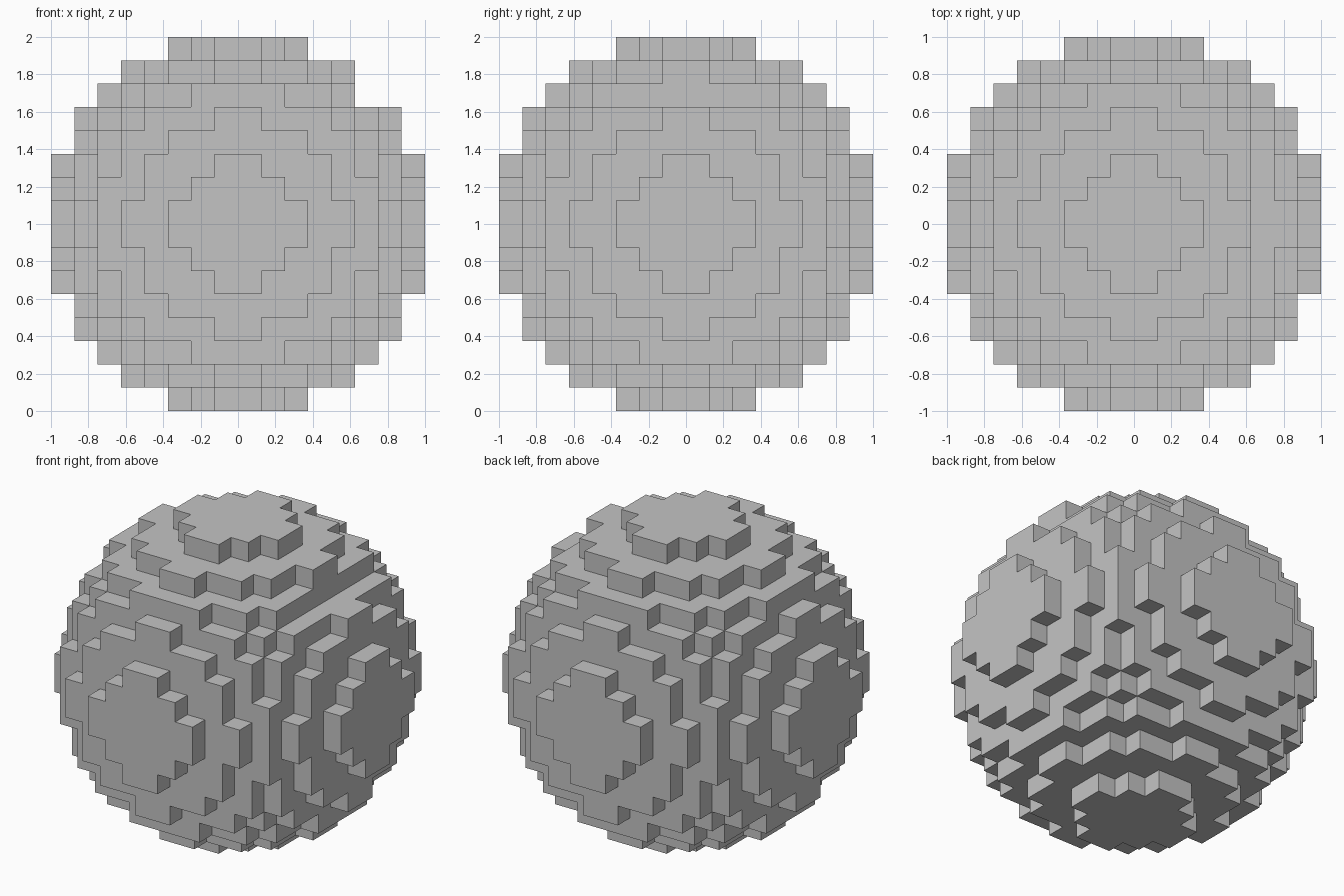
import bpy
import bmesh
from mathutils import Vector

old = bpy.data.objects.get("Cube")
if old:
    bpy.data.objects.remove(old, do_unlink=True)

N = 8              # blocks per radius
S = 1.0 / N        # block size

# One flat grey
grey = bpy.data.materials.new("stone grey")
grey.use_nodes = True
colour = (0.55, 0.55, 0.55, 1.0)
grey.diffuse_color = colour
grey.node_tree.nodes["Principled BSDF"].inputs["Base Color"].default_value = colour


def is_solid(i, j, k):
    """A block is filled when its centre lies inside the ball."""
    # short row of blocks left out along the upper +x edge
    if i == 5 and k == 5 and -2 <= j <= 1:
        return False
    return sum((c + 0.5) ** 2 for c in (i, j, k)) <= N * N


# Outer skin: a square wherever a filled block meets an empty one
bm = bmesh.new()
cells = range(-N, N)
for i in cells:
    for j in cells:
        for k in cells:
            if not is_solid(i, j, k):
                continue
            centre = Vector((i + 0.5, j + 0.5, k + 0.5)) * S
            centre.z += 1.0
            for axis in range(3):
                for side in (-1, 1):
                    step = [0, 0, 0]
                    step[axis] = side
                    if is_solid(i + step[0], j + step[1], k + step[2]):
                        continue
                    normal = Vector(step)
                    u = Vector([float(a == (axis + 1) % 3) for a in range(3)])
                    v = normal.cross(u)
                    corners = [(-1, -1), (1, -1), (1, 1), (-1, 1)]
                    bm.faces.new([bm.verts.new(centre + (normal + u * a + v * b) * S / 2)
                                  for a, b in corners])

bmesh.ops.remove_doubles(bm, verts=bm.verts[:], dist=S * 0.01)

mesh = bpy.data.meshes.new("block_sphere")
bm.to_mesh(mesh)
bm.free()
mesh.materials.append(grey)
sphere = bpy.data.objects.new("block_sphere", mesh)
bpy.context.collection.objects.link(sphere)
